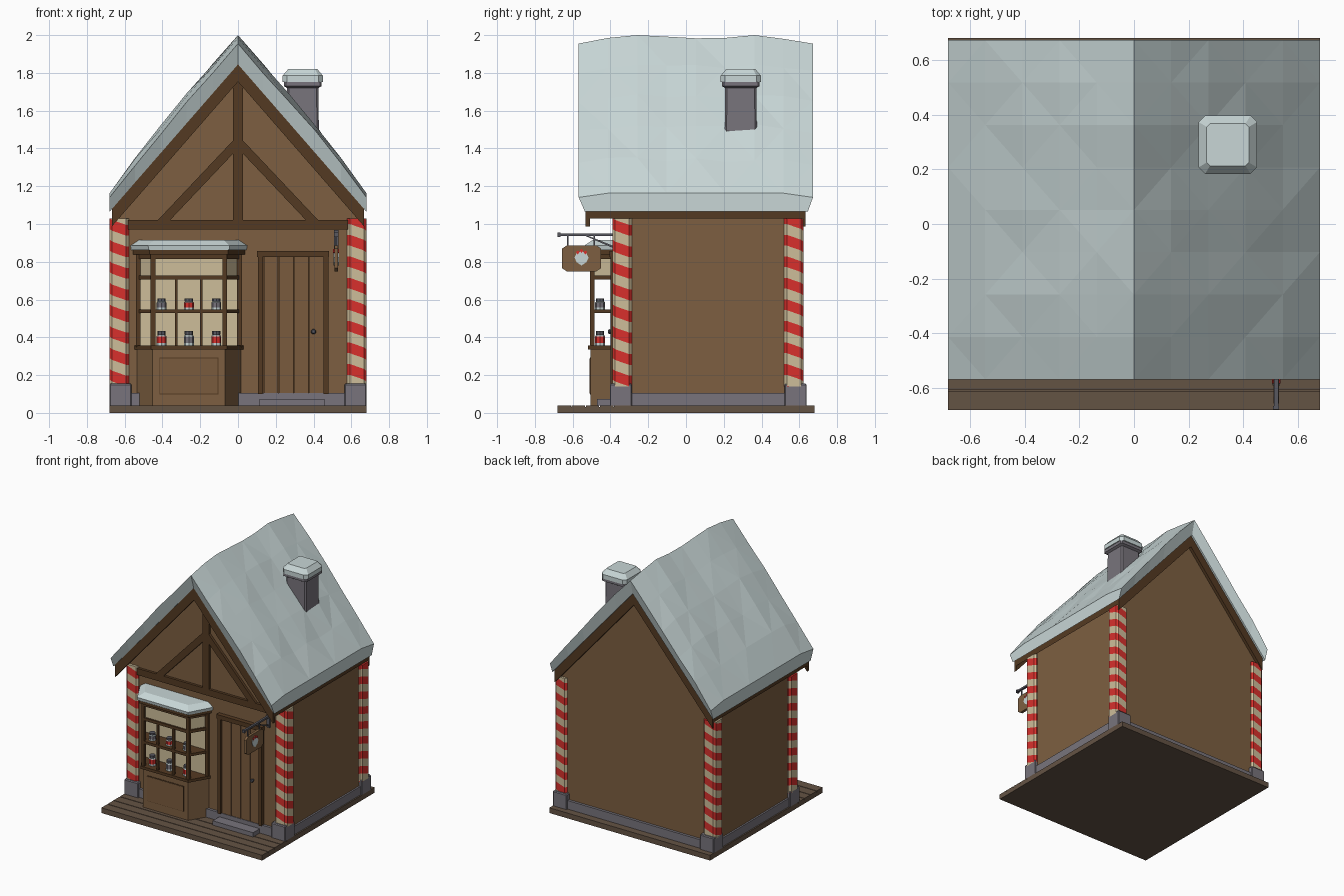
import bpy, bmesh, math, random
from mathutils import Vector

random.seed(4)
old = bpy.data.objects.get("Cube")
if old:
    bpy.data.objects.remove(old, do_unlink=True)


def material(name, rgb):
    lin = [((c / 255 + 0.055) / 1.055) ** 2.4 for c in rgb] + [1]
    m = bpy.data.materials.new(name)
    m.use_nodes = True
    m.diffuse_color = lin
    m.node_tree.nodes["Principled BSDF"].inputs["Base Color"].default_value = lin
    return m


WALL = material("wall_brown", (125, 95, 65))
DARK = material("dark_timber", (84, 58, 34))
DOOR = material("door_wood", (122, 91, 61))
PLANK = material("weathered_plank", (100, 83, 68))
STONE = material("stone_grey", (120, 116, 124))
SNOW = material("snow", (200, 214, 214))
RED = material("candy_red", (216, 48, 44))
CREAM = material("cream", (206, 190, 154))
IRON = material("iron", (88, 88, 96))


def finish(name, bm, *mats):
    bmesh.ops.recalc_face_normals(bm, faces=bm.faces)
    me = bpy.data.meshes.new(name)
    bm.to_mesh(me)
    bm.free()
    for m in mats:
        me.materials.append(m)
    ob = bpy.data.objects.new(name, me)
    bpy.context.collection.objects.link(ob)
    return ob


def loft(name, rings, *mats, rule=lambda k: 0):
    """Skin matching rings of points and cap both ends."""
    bm = bmesh.new()
    vs = [[bm.verts.new(p) for p in r] for r in rings]
    n = len(vs[0])
    for k, (a, b) in enumerate(zip(vs, vs[1:])):
        for i in range(n):
            f = bm.faces.new((a[i], a[(i + 1) % n], b[(i + 1) % n], b[i]))
            f.material_index = rule(k)
    bm.faces.new(vs[0])
    bm.faces.new(vs[-1]).material_index = rule(len(vs) - 2)
    return finish(name, bm, *mats)


def prism(name, outline, axis, lo, hi, mat):
    place = {"x": lambda p, t: (t, *p), "y": lambda p, t: (p[0], t, p[1]),
             "z": lambda p, t: (*p, t)}[axis]
    return loft(name, [[place(p, t) for p in outline] for t in (lo, hi)], mat)


def box(name, x0, x1, y0, y1, z0, z1, mat):
    return prism(name, [(x0, y0), (x1, y0), (x1, y1), (x0, y1)], "z", z0, z1, mat)


def square(cx, cy, r, z, cut):
    """Square ring with cut corners."""
    k = r - cut
    pts = [(-k, -r), (k, -r), (r, -k), (r, k), (k, r), (-k, r), (-r, k), (-r, -k)]
    return [(cx + x, cy + y, z) for x, y in pts]


FRONT, BACK, SIDE = -0.37, 0.605, 0.657
EDGE = 0.68
PITCH = 1.147

# plank base
box("base_slab", -EDGE, EDGE, -EDGE, EDGE, 0, 0.03, PLANK)
for i in range(4):
    y = -EDGE + i * 0.075
    box("deck_board", -EDGE, EDGE, y, y + 0.07, 0.03, 0.04, PLANK)
box("rear_deck", -EDGE, EDGE, -0.38, EDGE, 0.03, 0.04, PLANK)

# foundation, walls and corner posts
box("foundation", -0.67, 0.67, FRONT - 0.02, BACK + 0.02, 0.04, 0.105, STONE)
prism("walls", [(-SIDE, 0.1), (SIDE, 0.1), (SIDE, 1.05), (0, 1.8), (-SIDE, 1.05)],
      "y", FRONT, BACK, WALL)


def candy_post(sx, sy, cx, cy):
    bm = bmesh.new()
    lo, hi = ([bm.verts.new(p) for p in square(cx, cy, 0.051, z, 0.014)]
              for z in (0.14, 1.03))
    n = len(lo)
    for i in range(n):
        bm.faces.new((lo[i], lo[(i + 1) % n], hi[(i + 1) % n], hi[i]))
    bm.faces.new(lo)
    bm.faces.new(hi)
    tilt = Vector((-sy * 0.35, sx * 0.35, 1))
    centre, band = Vector((cx, cy, 0)), 0.057
    for k in range(1, 20):
        bmesh.ops.bisect_plane(bm, geom=bm.verts[:] + bm.edges[:] + bm.faces[:],
                               plane_co=centre + Vector((0, 0, k * band)), plane_no=tilt)
    for f in bm.faces:
        f.material_index = int((f.calc_center_median() - centre).dot(tilt) // band) % 2
    finish("candy_post", bm, CREAM, RED)


for sx in (-1, 1):
    for sy, cy, foot in ((-1, -0.338, -0.345), (1, 0.571, 0.58)):
        candy_post(sx, sy, sx * 0.629, cy)
        loft("post_plinth", [square(sx * 0.622, foot, r, z, 0.004) for r, z in
                             ((0.058, 0.04), (0.058, 0.148), (0.053, 0.155))], STONE)


# roof timber
def chevron(top, depth, half):
    up = [(-half, top - half * PITCH), (0, top), (half, top - half * PITCH)]
    return up + [(x, z - depth) for x, z in reversed(up)]


prism("roof_boards", chevron(1.845, 0.05, 0.667), "y", -0.53, 0.63, DARK)
for name, y in (("front_bargeboard", -0.532), ("rear_bargeboard", 0.609)):
    prism(name, chevron(1.845, 0.092, 0.668), "y", y, y + 0.023, DARK)

# snow blanket: uneven faceted top, tucked in towards a flat underside
ridge = [1.955, 1.985, 2.0, 1.992, 1.983, 1.985, 2.0, 1.98, 1.955]
cols, rows = 10, len(ridge)
bm = bmesh.new()
tops, lows = [], []
for j in range(rows):
    v = j / (rows - 1)
    top, low = [], []
    for i in range(cols + 1):
        x = EDGE * (2 * i / cols - 1)
        t = abs(x) / EDGE
        z = ridge[j] * (1 - t) + 1.163 * t + 0.08 * t * (1 - t)
        if 0 < t < 0.99:
            z += random.uniform(-0.012, 0.012)
        if j in (0, rows - 1):
            z -= 0.022 * t
        top.append(bm.verts.new((x, -0.568 + 1.24 * v, z)))
        low.append(bm.verts.new((x, -0.535 + 1.18 * v, 1.845 - PITCH * abs(x))))
    tops.append(top)
    lows.append(low)
for j in range(rows - 1):
    for i in range(cols):
        a, b, c, d = tops[j][i], tops[j][i + 1], tops[j + 1][i + 1], tops[j + 1][i]
        tris = ((a, b, c), (a, c, d)) if (i + j) % 2 else ((a, b, d), (b, c, d))
        for t in tris:
            bm.faces.new(t)
        bm.faces.new((lows[j][i], lows[j + 1][i], lows[j + 1][i + 1], lows[j][i + 1]))
    for i in (0, cols):
        bm.faces.new((tops[j][i], tops[j + 1][i], lows[j + 1][i], lows[j][i]))
for j in (0, rows - 1):
    for i in range(cols):
        bm.faces.new((tops[j][i], tops[j][i + 1], lows[j][i + 1], lows[j][i]))
finish("roof_snow", bm, SNOW)

# chimney
CX, CY = 0.343, 0.29
loft("chimney", [square(CX, CY, r, z, 0.01) for r, z in
                 ((0.086, 1.38), (0.083, 1.72), (0.1, 1.73), (0.1, 1.755))], STONE)
loft("chimney_snow", [square(CX, CY, r, z, cut) for r, z, cut in
                      ((0.107, 1.752, 0.024), (0.107, 1.785, 0.024), (0.077, 1.82, 0.012))], SNOW)

# gable timber framing
y0 = FRONT - 0.02
box("gable_tie_beam", -0.582, 0.582, y0, FRONT, 0.972, 1.022, DARK)
box("gable_king_post", -0.026, 0.026, y0, FRONT, 1.02, 1.77, DARK)
for s in (-1, 1):
    prism("gable_brace", [(0, 1.47), (0, 1.4), (s * 0.36, 1.02), (s * 0.425, 1.02)],
          "y", y0, FRONT, DARK)

# bay window
BX, BY = -0.26, -0.505


def bay(g):
    return [(BX - 0.275 - g, FRONT), (BX - 0.192 - g * 0.7, BY - g),
            (BX + 0.192 + g * 0.7, BY - g), (BX + 0.275 + g, FRONT)]


prism("bay_base", bay(0), "z", 0.04, 0.34, WALL)
box("bay_panel_border", BX - 0.156, BX + 0.156, BY - 0.003, BY, 0.098, 0.292, DARK)
box("bay_panel", BX - 0.152, BX + 0.152, BY - 0.006, BY, 0.102, 0.288, DOOR)
for name, g, z0, z1, mat in (("bay_sill", 0.013, 0.335, 0.356, DARK),
                             ("bay_shelf", 0.003, 0.528, 0.548, DARK),
                             ("bay_rail", 0.003, 0.705, 0.727, DARK),
                             ("bay_transom_glass", -0.01, 0.727, 0.825, CREAM),
                             ("bay_header", 0.003, 0.815, 0.84, DARK),
                             ("bay_cornice", 0.022, 0.838, 0.865, DARK)):
    prism(name, bay(g), "z", z0, z1, mat)
box("bay_backing", BX - 0.27, BX + 0.27, FRONT - 0.008, FRONT, 0.35, 0.71, CREAM)
for s in (-1, 1):
    for dx, y in ((0.19, BY + 0.008), (0.268, FRONT - 0.01)):
        x = BX + s * dx
        box("bay_post", x - 0.012, x + 0.012, y - 0.012, y + 0.012, 0.35, 0.84, DARK)
    x = BX + s * 0.066
    box("bay_mullion", x - 0.007, x + 0.007, BY - 0.004, BY + 0.014, 0.35, 0.71, DARK)
loft("bay_snow", [[(*p, z) for p in bay(g)] for g, z in
                  ((0.03, 0.862), (0.034, 0.885), (-0.012, 0.916))], SNOW)


# sweet jars
def jar(x, z, h, fill):
    def ring(r, t):
        return [(x + r * math.cos(k * math.pi / 4), -0.455 + r * math.sin(k * math.pi / 4),
                 z + h * t) for k in range(8)]
    r = 0.026
    profile = ((r, 0), (r, 0.2), (r, 0.65), (r * 0.8, 0.75), (r * 0.85, 0.78), (r * 0.85, 1))
    loft("sweet_jar", [ring(*p) for p in profile], SNOW, fill, IRON,
         rule=lambda k: (0, 1, 0, 2, 2)[k])


for i in range(3):
    x = BX + (i - 1) * 0.145
    jar(x, 0.355, 0.078, STONE if i == 1 else RED)
    jar(x, 0.547, 0.058, RED if i == 1 else STONE)

# door
box("door_backing", 0.13, 0.46, FRONT - 0.008, FRONT, 0.1, 0.83, DARK)
for i in range(4):
    x = 0.137 + i * 0.08
    box("door_plank", x, x + 0.076, FRONT - 0.016, FRONT, 0.105, 0.825, DOOR)
for x in (0.105, 0.452):
    box("door_jamb", x, x + 0.026, FRONT - 0.03, FRONT, 0.1, 0.83, DARK)
box("door_lintel", 0.1, 0.483, FRONT - 0.034, FRONT, 0.825, 0.858, DARK)
loft("door_knob", [[(x, FRONT - out, z) for x, z, _ in square(0.4, 0.43, r, 0, r * 0.6)]
                   for r, out in ((0.006, 0.014), (0.013, 0.034), (0.008, 0.044))], IRON)
box("door_step", 0.115, 0.457, -0.47, FRONT, 0.04, 0.073, STONE)

# hanging sign
SX = 0.52
box("sign_wall_plate", SX - 0.013, SX + 0.013, FRONT - 0.01, FRONT, 0.86, 0.968, IRON)
box("sign_arm", SX - 0.008, SX + 0.008, -0.675, FRONT, 0.936, 0.95, IRON)
box("sign_arm_tip", SX - 0.011, SX + 0.011, -0.679, -0.665, 0.932, 0.954, IRON)
prism("sign_brace", [(-0.545, 0.942), (-0.53, 0.942), (FRONT, 0.878), (FRONT, 0.866)],
      "x", SX - 0.005, SX + 0.005, IRON)
for y in (-0.625, -0.485):
    box("sign_hanger", SX - 0.004, SX + 0.004, y - 0.004, y + 0.004, 0.88, 0.938, IRON)
SY, SZ = -0.553, 0.818
board = [(SY + y, SZ + z * 0.66) for y, z, _ in square(0, 0, 0.104, 0, 0.026)]
prism("sign_board", board, "x", SX - 0.01, SX + 0.01, WALL)
for s in (-1, 1):
    face = SX + s * 0.01
    sweet = [(SY + math.sin(a) * 0.037, SZ + 0.004 + math.cos(a) * r) for a, r in
             ((k * math.pi / 4, 0.034 if k != 4 else 0.042) for k in range(8))]
    prism("sign_sweet", sweet, "x", face, face + s * 0.004, SNOW)
    for dy, dz in ((-0.02, 0.034), (0.02, 0.034), (0, 0.042)):
        tip = [(SY + dy + a, SZ + dz + b) for a, b in ((-0.01, 0), (0, -0.014), (0.01, 0), (0, 0.008))]
        prism("sign_sweet_leaf", tip, "x", face, face + s * 0.006, RED)
